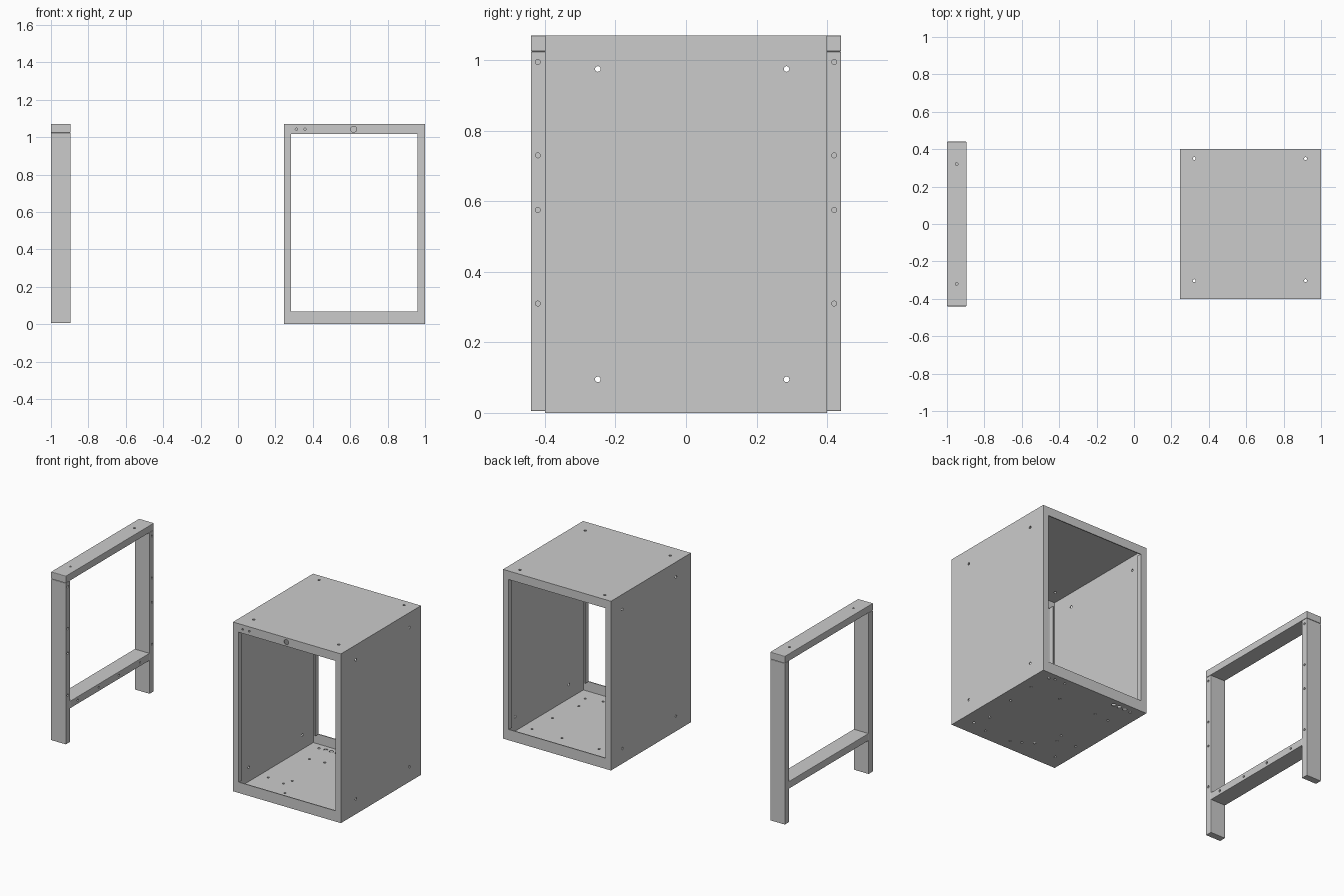
import bpy, bmesh
from mathutils import Matrix, Vector

if "Cube" in bpy.data.objects:
    bpy.data.objects.remove(bpy.data.objects["Cube"])

T = 0.006                      # sheet metal thickness
X0, X1, Y = 0.245, 1.0, 0.4    # cabinet extents
H = 1.07


def to_object(name, bm):
    mesh = bpy.data.meshes.new(name)
    bm.to_mesh(mesh)
    bm.free()
    ob = bpy.data.objects.new(name, mesh)
    bpy.context.collection.objects.link(ob)
    return ob


def apply_mod(ob, kind, **props):
    mod = ob.modifiers.new(kind.title(), kind)
    for key, val in props.items():
        setattr(mod, key, val)
    bpy.context.view_layer.objects.active = ob
    bpy.ops.object.modifier_apply(modifier=mod.name)


def cube_bm(lo, hi):
    lo, hi = Vector(lo), Vector(hi)
    bm = bmesh.new()
    bmesh.ops.create_cube(bm, size=1, matrix=Matrix.Translation((lo + hi) / 2)
                          @ Matrix.Diagonal((*(hi - lo), 1)))
    return bm


def bar(name, lo, hi):
    ob = to_object(name, cube_bm(lo, hi))
    apply_mod(ob, 'BEVEL', width=0.003, segments=2)
    return ob


def pan(name, lo, hi, open_z):
    """Shallow folded tray, open towards open_z (+1 or -1)."""
    bm = cube_bm(lo, hi)
    bm.normal_update()
    gone = [f for f in bm.faces if f.normal.z * open_z > 0.9]
    bmesh.ops.delete(bm, geom=gone, context='FACES')
    ob = to_object(name, bm)
    apply_mod(ob, 'SOLIDIFY', thickness=T, offset=-1, use_even_offset=True)
    return ob


def folded_panel(name, path, z0, z1):
    """Folded sheet: an xy path extruded upwards."""
    bm = bmesh.new()
    rows = [[bm.verts.new((x, y, z)) for x, y in path] for z in (z0, z1)]
    for i in range(len(path) - 1):
        bm.faces.new((rows[0][i], rows[0][i + 1], rows[1][i + 1], rows[1][i]))
    ob = to_object(name, bm)
    apply_mod(ob, 'SOLIDIFY', thickness=T, offset=0, use_even_offset=True)
    return ob


def drill(ob, holes, axis, depth):
    """Cut round holes, each (centre, radius), along an axis."""
    bm = bmesh.new()
    turn = Vector((0, 0, 1)).rotation_difference(Vector(axis)).to_matrix().to_4x4()
    for centre, r in holes:
        bmesh.ops.create_cone(bm, cap_ends=True, segments=16, radius1=r, radius2=r,
                              depth=depth, matrix=Matrix.Translation(centre) @ turn)
    cutter = to_object("hole_cutter", bm)
    cutter.hide_render = True
    apply_mod(ob, 'BOOLEAN', object=cutter, operation='DIFFERENCE', solver='EXACT')
    bpy.data.objects.remove(cutter)


# Stand-alone support frame
FX0, FX1, FY, B = -1.0, -0.896, 0.44, 0.043
for label, s in (("front", -1), ("back", 1)):
    ya, yb = sorted((s * FY, s * (FY - B)))
    post = bar(label + "_post", (FX0, ya, 0.005), (FX1, yb, H - 0.046))
    drill(post, [((FX1, s * 0.42, z), 0.007) for z in (0.995, 0.73, 0.575, 0.31)],
          (1, 0, 0), 0.05)
top = bar("frame_top_rail", (FX0, -FY, H - 0.045), (FX1, FY, H))
drill(top, [((-0.948, y, H), 0.007) for y in (-0.32, 0.32)], (0, 0, 1), 0.05)
low = bar("frame_lower_rail", (FX0, -FY + B, 0.217), (FX1, FY - B, 0.263))
drill(low, [((FX1, y, 0.24), 0.007) for y in (-0.32, -0.11, 0.09, 0.3)],
      (1, 0, 0), 0.05)

# Cabinet side panels with folded front and back flanges
for label, xe, s in (("left", X0, 1), ("right", X1, -1)):
    xo, xi = xe + s * T / 2, xe + s * 0.036
    ye = Y - T / 2
    path = [(xi, -ye + 0.03), (xi, -ye), (xo, -ye), (xo, ye), (xi, ye), (xi, ye - 0.03)]
    side = folded_panel(label + "_side_panel", path, 0.0655, 1.0195)
    drill(side, [((xe, y, z), 0.008) for y in (-0.25, 0.285) for z in (0.095, 0.975)],
          (1, 0, 0), 0.05)

corner_holes = [(x, y, 0.008) for x in (0.322, 0.917) for y in (-0.303, 0.35)]

# Cabinet lid with control holes in its front lip
lid = pan("cabinet_lid", (X0, -Y, 1.016), (X1, Y, H), -1)
drill(lid, [((x, y, H), r) for x, y, r in corner_holes], (0, 0, 1), 0.05)
drill(lid, [((0.618, -Y, 1.042), 0.016), ((0.312, -Y, 1.042), 0.006),
            ((0.358, -Y, 1.042), 0.006)], (0, 1, 0), 0.05)

# Cabinet floor tray with mounting and cable holes
floor = pan("cabinet_floor", (X0, -Y, 0), (X1, Y, 0.068), 1)
small = [(0.31, -0.14), (0.43, -0.16), (0.45, -0.1), (0.46, 0.21), (0.36, 0.2),
         (0.93, 0.21), (0.92, 0.02), (0.89, -0.2), (0.81, -0.33), (0.72, 0.21),
         (0.51, -0.26), (0.57, -0.3), (0.63, -0.33), (0.81, 0.36), (0.88, 0.36)]
large = [(x, 0.355) for x in (0.365, 0.405, 0.445)]
holes = corner_holes + [(*p, 0.007) for p in small] + [(*p, 0.013) for p in large]
drill(floor, [((x, y, 0), r) for x, y, r in holes], (0, 0, 1), 0.05)
